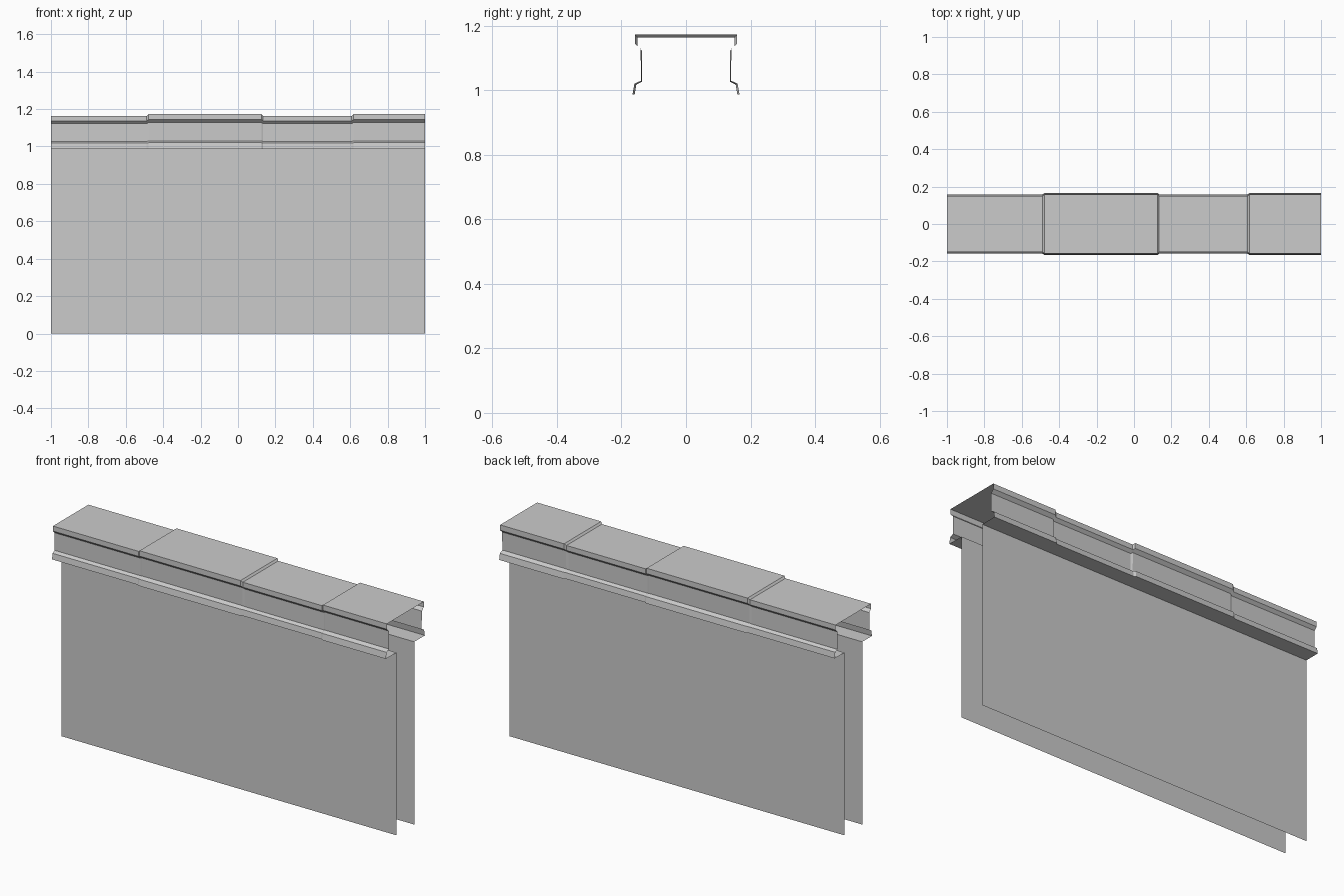
import bpy, bmesh

if "Cube" in bpy.data.objects:
    bpy.data.objects.remove(bpy.data.objects["Cube"])

WALL_Y, WALL_TOP = 0.076, 0.987


def loft(name, rings):
    """Skin a strip of quads between consecutive open cross-sections."""
    bm = bmesh.new()
    rows = [[bm.verts.new(p) for p in ring] for ring in rings]
    for a, b in zip(rows, rows[1:]):
        for i in range(len(a) - 1):
            bm.faces.new((a[i], a[i + 1], b[i + 1], b[i]))
    me = bpy.data.meshes.new(name)
    bm.to_mesh(me)
    bm.free()
    ob = bpy.data.objects.new(name, me)
    bpy.context.collection.objects.link(ob)
    return ob


# coping half-profiles (y, z): inner underside edge, lip, neck, cornice, top
low = [(WALL_Y, WALL_TOP), (0.159, 0.987), (0.154, 1.018), (0.136, 1.027),
       (0.136, 1.122), (0.151, 1.137), (0.151, 1.164)]
high = [(WALL_Y, WALL_TOP), (0.166, 0.987), (0.160, 1.020), (0.139, 1.030),
        (0.141, 1.128), (0.158, 1.144), (0.158, 1.173)]

# alternating low and raised coping stones with small chamfered joints
stations = [(-1, low), (-0.488, low), (-0.478, high), (0.125, high),
            (0.135, low), (0.608, low), (0.618, high), (1, high)]


def section(x, half):
    front = [(x, -y, z) for y, z in half]
    back = [(x, y, z) for y, z in reversed(half)]
    return front + back


loft("wall_coping", [section(x, p) for x, p in reversed(stations)])

# two wall faces, open at the ends and the base
for name, side in (("wall_front", -1), ("wall_back", 1)):
    loft(name, [[(x, side * WALL_Y, 0), (x, side * WALL_Y, WALL_TOP)]
                for x in (-side, side)])
